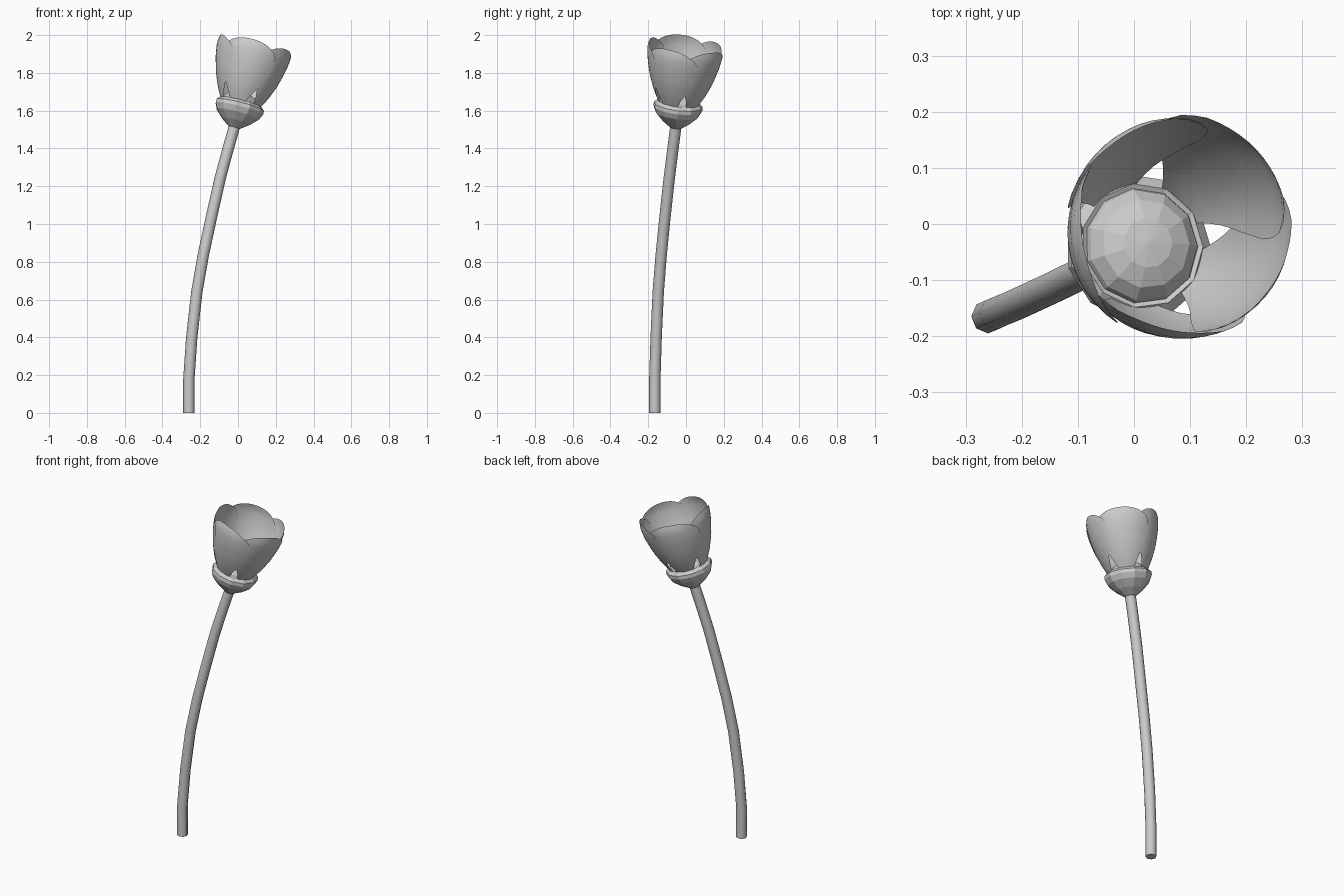
import bpy, math
from mathutils import Vector, Matrix

if "Cube" in bpy.data.objects:
    bpy.data.objects.remove(bpy.data.objects["Cube"])

# Head frame: base point on top of the stem, tilted along the bend
base = Vector((-0.02, -0.055, 1.51))
axis = Vector((0.25, 0.12, 1.0)).normalized()
FRAME = Matrix.Translation(base) @ Vector((0, 0, 1)).rotation_difference(axis).to_matrix().to_4x4()


def make(name, verts, faces, smooth=False):
    me = bpy.data.meshes.new(name)
    me.from_pydata([FRAME @ Vector(v) for v in verts], [], faces)
    me.validate()
    for p in me.polygons:
        p.use_smooth = smooth
    ob = bpy.data.objects.new(name, me)
    bpy.context.collection.objects.link(ob)
    return ob


def lathe(name, profile, n):
    verts, faces = [], []
    for r, s in profile:
        for i in range(n):
            a = math.tau * i / n
            verts.append((r * math.cos(a), r * math.sin(a), s))
    for k in range(len(profile) - 1):
        for i in range(n):
            j = (i + 1) % n
            faces.append((k * n + i, k * n + j, (k + 1) * n + j, (k + 1) * n + i))
    top = (len(profile) - 1) * n
    faces.append(tuple(reversed(range(n))))
    faces.append(tuple(range(top, top + n)))
    return make(name, verts, faces)


def interp(table, x):
    for (x0, y0), (x1, y1) in zip(table, table[1:]):
        if x <= x1:
            return y0 + (y1 - y0) * (x - x0) / (x1 - x0)
    return table[-1][1]


# Stem: eight-sided bent tube
path = [(-0.26, -0.165, 0), (-0.26, -0.165, 0.18), (-0.245, -0.158, 0.40),
        (-0.218, -0.147, 0.64), (-0.183, -0.131, 0.84), (-0.142, -0.112, 1.03),
        (-0.095, -0.089, 1.24), (-0.052, -0.069, 1.40), (-0.015, -0.052, 1.53)]
cu = bpy.data.curves.new("stem", "CURVE")
cu.dimensions = "3D"
sp = cu.splines.new("POLY")
sp.points.add(len(path) - 1)
for p, c in zip(sp.points, path):
    p.co = (*c, 1)
cu.bevel_depth = 0.03
cu.bevel_resolution = 2
cu.use_fill_caps = True
stem = bpy.data.objects.new("stem", cu)
bpy.context.collection.objects.link(stem)

# Receptacle: faceted cup with a rolled rim
lathe("receptacle", [(0.03, 0.0), (0.078, 0.035), (0.118, 0.075), (0.132, 0.105),
                     (0.131, 0.125), (0.112, 0.142), (0.098, 0.135)], 11)
# Flower centre: low faceted dome
lathe("flower_centre", [(0.108, 0.125), (0.1, 0.15), (0.08, 0.172),
                        (0.045, 0.187), (0.004, 0.192)], 11)

# Petals: five overlapping cupped blades, narrow at the foot
RADIUS = [(0.12, 0.1), (0.16, 0.121), (0.2, 0.141), (0.27, 0.168), (0.35, 0.189),
          (0.41, 0.198), (0.44, 0.198), (0.47, 0.188)]
HALF = [(0, 20), (0.2, 30), (0.45, 42), (0.7, 49), (0.9, 48), (1, 42)]
NU, NV = 14, 12
for k in range(5):
    mid = 46 + 72 * k
    verts, faces = [], []
    for iv in range(NV + 1):
        v = iv / NV
        for iu in range(NU + 1):
            u = 2 * iu / NU - 1
            top = 0.46 - 0.045 * abs(u) ** 2.5
            s = 0.12 + (top - 0.12) * v
            a = math.radians(mid + u * interp(HALF, v))
            r = interp(RADIUS, s) * (1 + 0.025 * u * v)
            verts.append((r * math.cos(a), r * math.sin(a), s))
    w = NU + 1
    for iv in range(NV):
        for iu in range(NU):
            i = iv * w + iu
            faces.append((i, i + 1, i + 1 + w, i + w))
    make(f"petal_{k + 1}", verts, faces, True)
